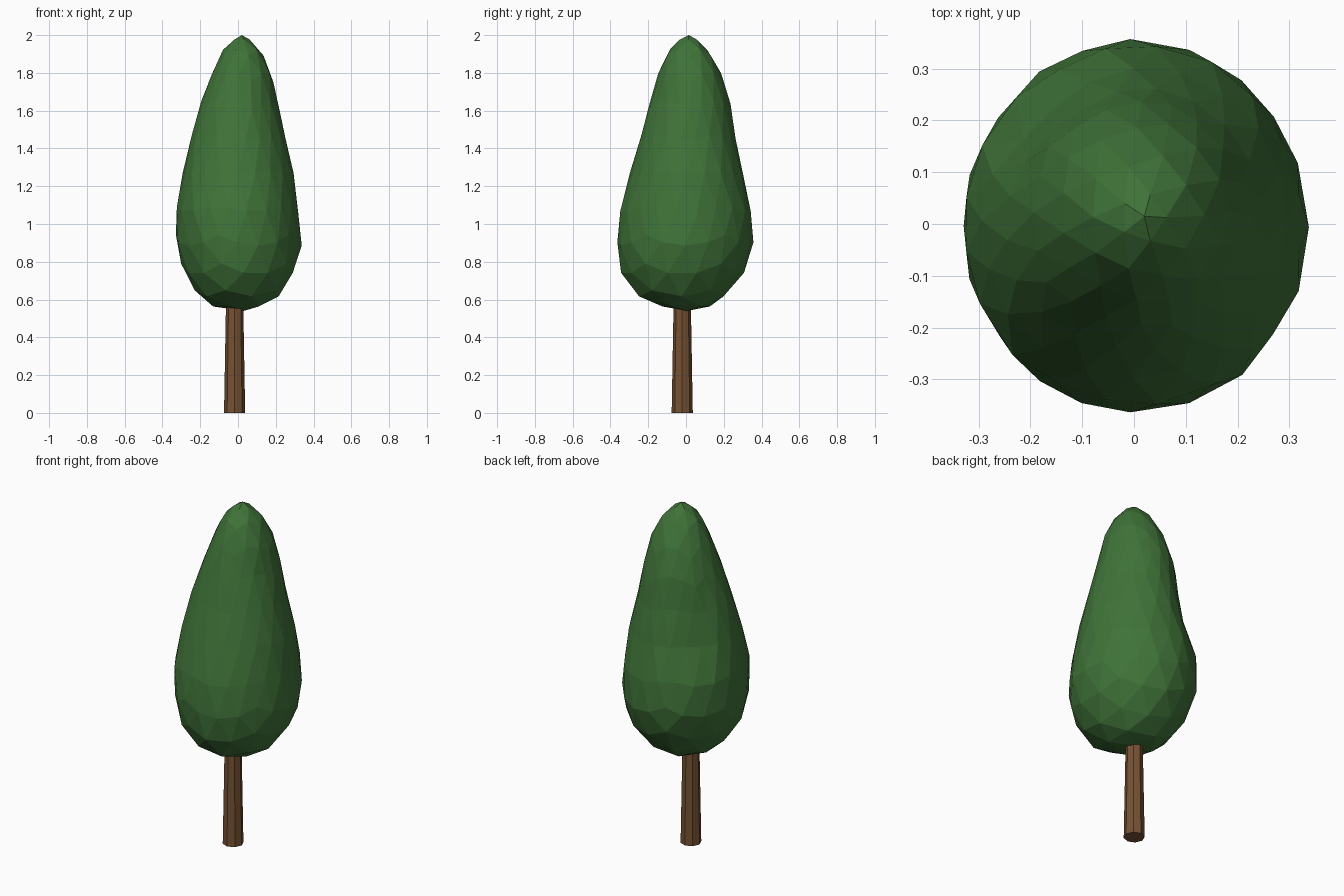
import bpy, bmesh, math, random

if "Cube" in bpy.data.objects:
    bpy.data.objects.remove(bpy.data.objects["Cube"])

random.seed(4)


def finish(name, bm, color):
    mesh = bpy.data.meshes.new(name)
    bm.to_mesh(mesh)
    bm.free()
    mat = bpy.data.materials.new(name + "_color")
    mat.diffuse_color = (*color, 1)
    mat.use_nodes = True
    mat.node_tree.nodes["Principled BSDF"].inputs["Base Color"].default_value = mat.diffuse_color
    mesh.materials.append(mat)
    obj = bpy.data.objects.new(name, mesh)
    bpy.context.collection.objects.link(obj)
    return obj


# Crown outline: height, left, right, front, back
OUTLINE = [
    (0.54, -0.02, 0.03, -0.02, 0.03),
    (0.555, -0.12, 0.12, -0.11, 0.12),
    (0.61, -0.20, 0.21, -0.25, 0.20),
    (0.70, -0.265, 0.28, -0.33, 0.285),
    (0.85, -0.32, 0.335, -0.365, 0.35),
    (1.02, -0.338, 0.33, -0.36, 0.358),
    (1.25, -0.30, 0.297, -0.30, 0.31),
    (1.42, -0.26, 0.26, -0.255, 0.272),
    (1.64, -0.195, 0.21, -0.19, 0.233),
    (1.83, -0.13, 0.17, -0.135, 0.178),
    (1.955, -0.06, 0.10, -0.075, 0.095),
    (2.0, 0.01, 0.02, 0.01, 0.02),
]


def section(z):
    for a, b in zip(OUTLINE, OUTLINE[1:]):
        if z <= b[0] + 1e-6:
            t = (z - a[0]) / (b[0] - a[0])
            return [p + (q - p) * t for p, q in zip(a[1:], b[1:])]
    return OUTLINE[-1][1:]


# Crown: faceted sphere reshaped to the outline, with a hollow at back left
bm = bmesh.new()
bmesh.ops.create_icosphere(bm, subdivisions=3, radius=1)
for v in bm.verts:
    z = 0.54 + 0.73 * (max(-1, min(1, v.co.z)) + 1)
    left, right, front, back = section(z)
    ang = math.atan2(v.co.y, v.co.x)
    turn = math.atan2(math.sin(ang - 2.3), math.cos(ang - 2.3))
    dent = 0.13 * math.exp(-(turn / 0.5) ** 2 - ((z - 1.32) / 0.22) ** 2)
    k = 1.005 - dent + random.uniform(-0.012, 0.012)
    v.co = ((left + right) / 2 + (right - left) / 2 * k * math.cos(ang),
            (front + back) / 2 + (back - front) / 2 * k * math.sin(ang), z)
finish("crown", bm, (0.05, 0.17, 0.04))

# Trunk: tapered eight-sided post running into the crown
bm = bmesh.new()
bmesh.ops.create_cone(bm, cap_ends=True, segments=8, radius1=0.056, radius2=0.045, depth=0.62)
trunk = finish("trunk", bm, (0.18, 0.085, 0.033))
trunk.location = (-0.018, -0.02, 0.31)
